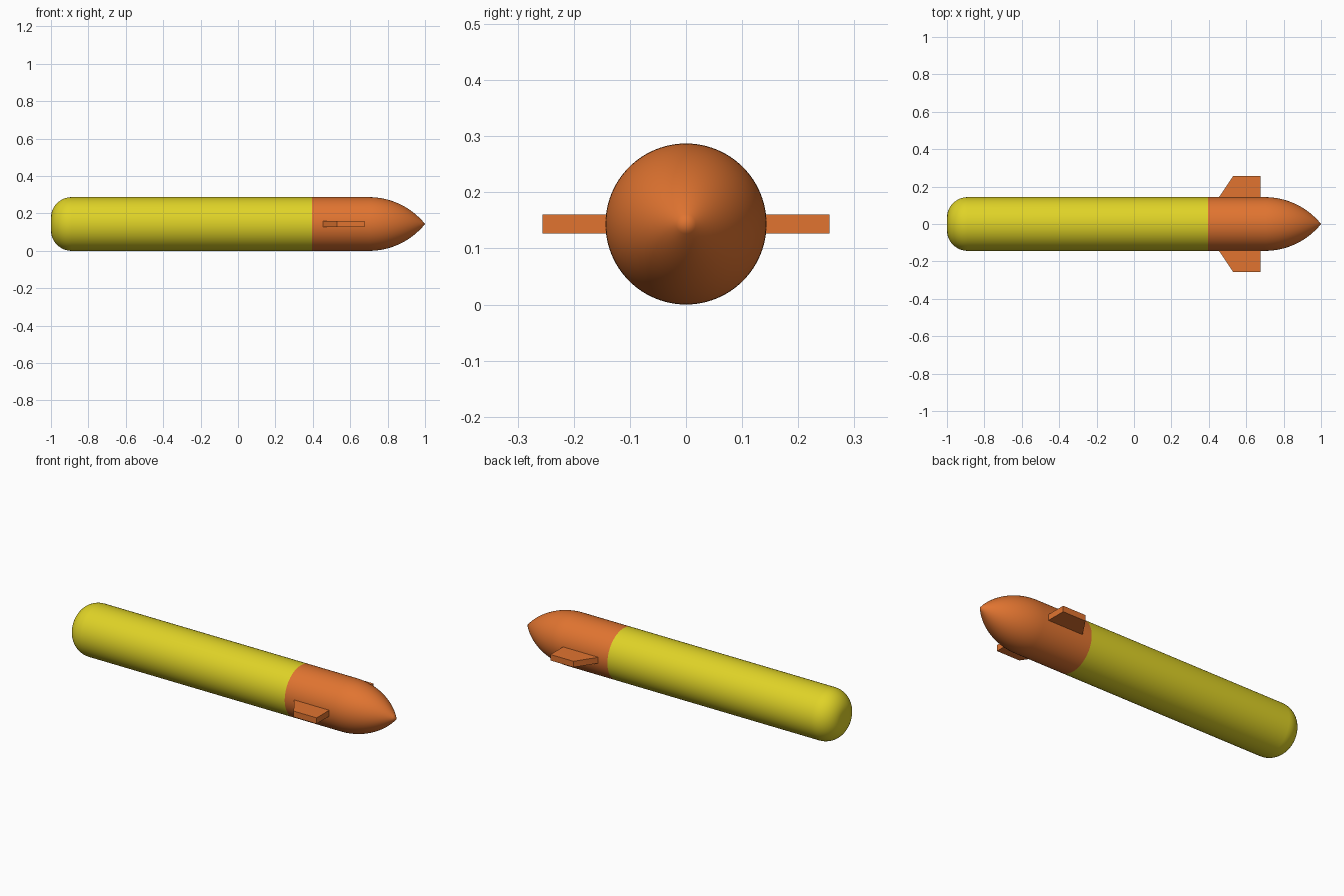
import bpy, bmesh, math

if "Cube" in bpy.data.objects:
    bpy.data.objects.remove(bpy.data.objects["Cube"])

R = 0.1435            # hull radius
SEGS = 96
SEAM = 0.395          # where yellow meets orange


def material(name, rgb):
    m = bpy.data.materials.new(name)
    m.diffuse_color = (*rgb, 1)
    m.use_nodes = True
    m.node_tree.nodes["Principled BSDF"].inputs["Base Color"].default_value = m.diffuse_color
    return m


yellow = material("yellow", (0.74, 0.65, 0.02))
orange = material("orange", (0.75, 0.175, 0.03))


def finish(bm, name, mat, smooth=True):
    bmesh.ops.recalc_face_normals(bm, faces=bm.faces)
    mesh = bpy.data.meshes.new(name)
    bm.to_mesh(mesh)
    bm.free()
    mesh.materials.append(mat)
    obj = bpy.data.objects.new(name, mesh)
    bpy.context.collection.objects.link(obj)
    if smooth:
        bpy.ops.object.select_all(action='DESELECT')
        obj.select_set(True)
        bpy.context.view_layer.objects.active = obj
        bpy.ops.object.shade_smooth_by_angle(angle=math.radians(30))
    return obj


def lathe(name, profile, mat):
    """Spin (x, radius) points around the hull axis."""
    bm = bmesh.new()
    verts = [bm.verts.new((x, 0, R + r)) for x, r in profile]
    edges = [bm.edges.new(pair) for pair in zip(verts, verts[1:])]
    bmesh.ops.spin(bm, geom=verts + edges, cent=(0, 0, R), axis=(1, 0, 0),
                   angle=math.tau, steps=SEGS, use_duplicate=False)
    bmesh.ops.remove_doubles(bm, verts=bm.verts, dist=1e-5)
    return finish(bm, name, mat)


# Main hull: flat tail disc with a rounded rim
f = 0.11
tail = [(-1, 0)]
for i in range(13):
    a = math.radians(90 * i / 12)
    tail.append((-1 + f * (1 - math.cos(a)), R - f + f * math.sin(a)))
lathe("main_hull", tail + [(SEAM, R)], yellow)

# Nose section: straight collar, then a pointed ogive
L = 0.30
rho = (R * R + L * L) / (2 * R)
nose = [(SEAM, R)]
for i in range(21):
    d = L * i / 20
    nose.append((1 - L + d, max(0, math.sqrt(rho * rho - d * d) + R - rho)))
lathe("nose_section", nose, orange)

# Swept side fins, one on each side
outline = [(0.425, 0.10), (0.53, 0.256), (0.675, 0.256), (0.675, 0.10)]
for side, label in ((1, "left_fin"), (-1, "right_fin")):
    bm = bmesh.new()
    face = bm.faces.new([bm.verts.new((x, side * y, R - 0.017)) for x, y in outline])
    ext = bmesh.ops.extrude_face_region(bm, geom=[face], use_keep_orig=True)
    top = [v for v in ext["geom"] if isinstance(v, bmesh.types.BMVert)]
    bmesh.ops.translate(bm, verts=top, vec=(0, 0, 0.034))
    finish(bm, label, orange, smooth=False)
